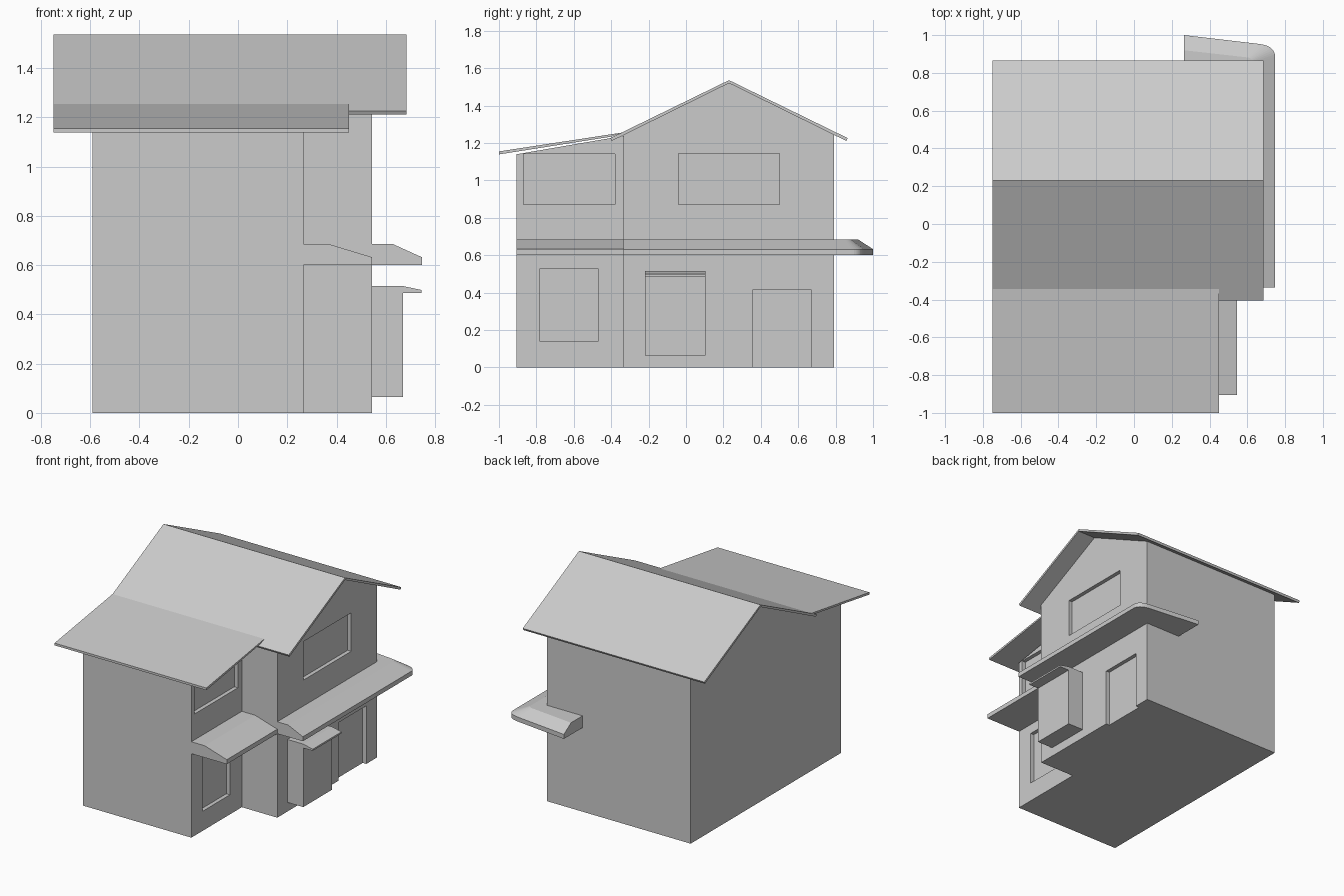
import bpy, bmesh
from mathutils import Vector

if "Cube" in bpy.data.objects:
    bpy.data.objects.remove(bpy.data.objects["Cube"])


def loft(name, rings):
    """Closed solid through a list of equal-length rings of points."""
    bm = bmesh.new()
    vs = [[bm.verts.new(p) for p in r] for r in rings]
    n = len(rings[0])
    for a, b in zip(vs, vs[1:]):
        for i in range(n):
            j = (i + 1) % n
            bm.faces.new((a[i], a[j], b[j], b[i]))
    bm.faces.new(vs[0])
    bm.faces.new(vs[-1][::-1])
    bmesh.ops.remove_doubles(bm, verts=bm.verts, dist=1e-5)
    bmesh.ops.recalc_face_normals(bm, faces=bm.faces)
    me = bpy.data.meshes.new(name)
    bm.to_mesh(me)
    bm.free()
    ob = bpy.data.objects.new(name, me)
    bpy.context.collection.objects.link(ob)
    return ob


def along_x(name, yz, x0, x1):
    return loft(name, [[(x, y, z) for y, z in yz] for x in (x0, x1)])


def along_y(name, xz, y0, y1):
    return loft(name, [[(x, y, z) for x, z in xz] for y in (y0, y1)])


def boolean(ob, tool, op):
    m = ob.modifiers.new(op, 'BOOLEAN')
    m.operation, m.solver, m.object = op, 'EXACT', tool
    bpy.context.view_layer.objects.active = ob
    bpy.ops.object.modifier_apply(modifier=m.name)
    bpy.data.objects.remove(tool)


# Walls: gabled main block joined with the lower front wing
house = along_x("house_walls", [(-0.335, 0), (0.79, 0), (0.79, 1.247),
                                (0.23, 1.52), (-0.335, 1.245)], -0.59, 0.545)
wing = along_x("wing_walls", [(-0.905, 0), (-0.3, 0), (-0.3, 1.243),
                              (-0.335, 1.238), (-0.905, 1.14)], -0.59, 0.265)
boolean(house, wing, 'UNION')

# Recessed windows and door: wall x, y range, z range
DEPTH = 0.028
for wall, y0, y1, z0, z1 in [(0.265, -0.78, -0.47, 0.14, 0.53),
                             (0.265, -0.87, -0.38, 0.87, 1.14),
                             (0.545, -0.04, 0.50, 0.87, 1.145),
                             (0.545, 0.355, 0.67, -0.05, 0.415)]:
    cut = along_x("cutter", [(y0, z0), (y1, z0), (y1, z1), (y0, z1)],
                  wall - DEPTH, wall + 0.05)
    boolean(house, cut, 'DIFFERENCE')

# Roofs
along_x("main_roof", [(-0.405, 1.226), (0.23, 1.536), (0.865, 1.226), (0.857, 1.211),
                      (0.23, 1.52), (-0.397, 1.211)], -0.75, 0.685)
along_x("wing_roof", [(-1.0, 1.155), (-0.34, 1.256), (-0.40, 1.234),
                      (-1.0, 1.139)], -0.75, 0.45)

# Bay with its small roof
along_x("bay_box", [(-0.22, 0.065), (0.105, 0.065), (0.105, 0.49), (-0.22, 0.49)],
        0.545, 0.67)
along_y("bay_roof", [(0.545, 0.487), (0.745, 0.487), (0.745, 0.499),
                     (0.67, 0.515), (0.545, 0.515)], -0.22, 0.105)

# Canopy over the wing windows
along_y("wing_canopy", [(0.265, 0.6), (0.545, 0.6), (0.545, 0.632),
                        (0.37, 0.685), (0.265, 0.685)], -0.905, -0.335)


# Main canopy wrapping round the back corner
def bezier(a, b, c, t):
    a, b, c = Vector(a), Vector(b), Vector(c)
    return a * (1 - t) ** 2 + b * 2 * t * (1 - t) + c * t * t


def section(wall, shoulder, outer):
    return [(*wall, 0.6), (*wall, 0.685), (*shoulder, 0.685), (*outer, 0.632), (*outer, 0.6)]


stations = [((0.545, -0.335), (0.63, -0.335), (0.747, -0.335))]
for i in range(9):
    t = i / 8
    stations.append(((0.545, 0.79),
                     bezier((0.63, 0.85), (0.63, 0.878), (0.60, 0.882), t),
                     bezier((0.747, 0.885), (0.747, 0.942), (0.665, 0.953), t)))
stations.append(((0.265, 0.79), (0.265, 0.92), (0.265, 1.0)))
loft("main_canopy", [section(*s) for s in stations])
